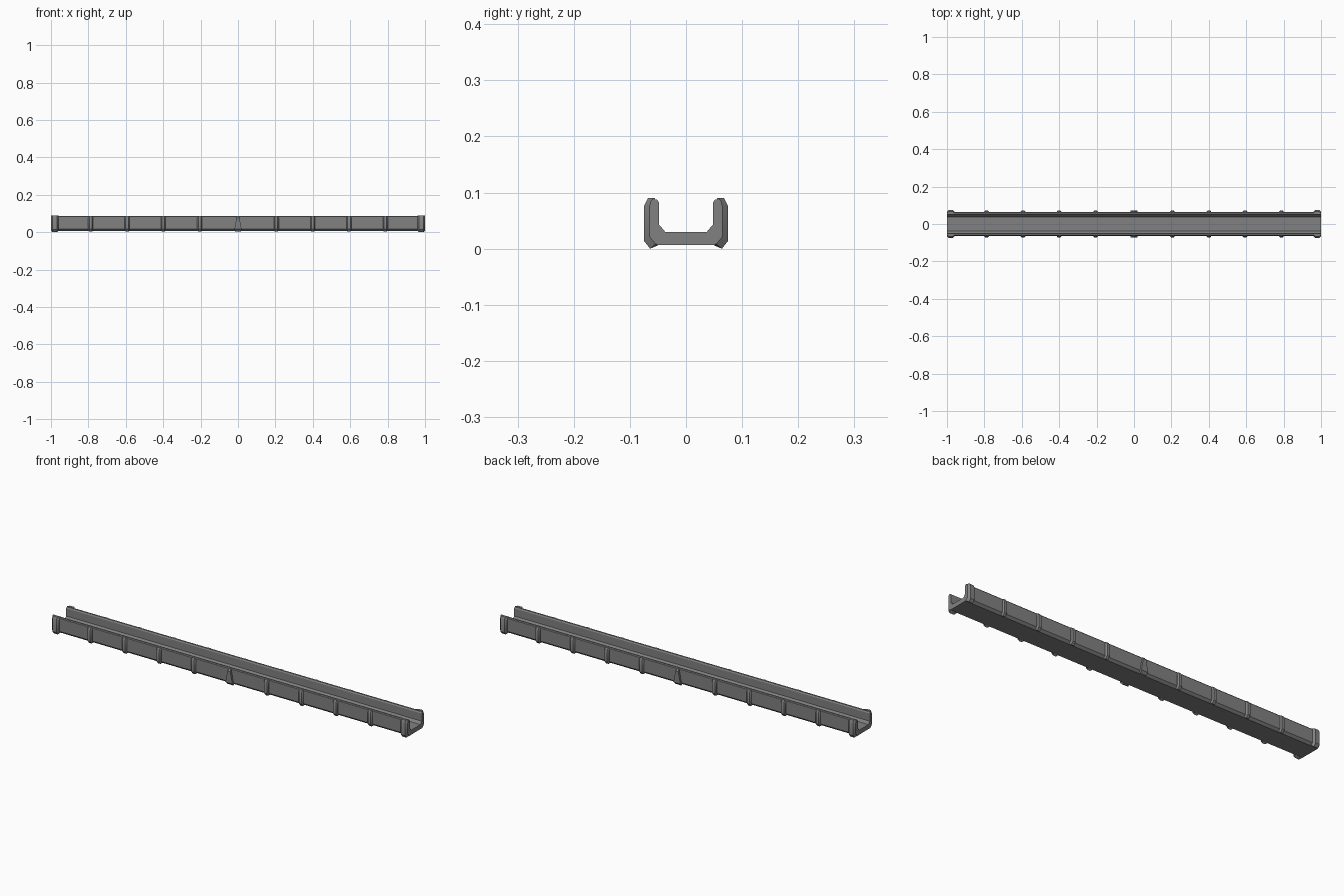
import bpy, bmesh, math

cube = bpy.data.objects.get("Cube")
if cube:
    bpy.data.objects.remove(cube, do_unlink=True)

grey = bpy.data.materials.new("mid grey")
grey.use_nodes = True
colour = (0.22, 0.22, 0.22, 1)
grey.diffuse_color = colour
grey.node_tree.nodes["Principled BSDF"].inputs["Base Color"].default_value = colour


def loft(name, sections):
    """Skin matching rings of points and cap both ends."""
    bm = bmesh.new()
    rings = [[bm.verts.new(p) for p in ring] for ring in sections]
    n = len(rings[0])
    for a, b in zip(rings, rings[1:]):
        for i in range(n):
            j = (i + 1) % n
            bm.faces.new((a[i], a[j], b[j], b[i]))
    bm.faces.new(rings[0])
    bm.faces.new(rings[-1])
    bmesh.ops.recalc_face_normals(bm, faces=bm.faces)
    mesh = bpy.data.meshes.new(name)
    bm.to_mesh(mesh)
    bm.free()
    mesh.materials.append(grey)
    obj = bpy.data.objects.new(name, mesh)
    bpy.context.collection.objects.link(obj)
    bpy.ops.object.select_all(action="DESELECT")
    obj.select_set(True)
    bpy.context.view_layer.objects.active = obj
    bpy.ops.object.shade_smooth_by_angle(angle=math.radians(30))
    return obj


# Open channel: one half of the section, mirrored across y
half = [(0.037, 0.030), (0.048, 0.043), (0.048, 0.082), (0.052, 0.088),
        (0.060, 0.088), (0.063, 0.084), (0.063, 0.018), (0.052, 0.007)]
section = half + [(-y, z) for y, z in reversed(half)]
loft("channel", [[(x, y, z) for y, z in section] for x in (-1, 1)])


def rib_ring(x, side, out, low, top):
    """Rib outline that hugs the wall and wraps the lower corner."""
    pts = [(0.055, top), (out - 0.007, top), (out, top - 0.014),
           (out, low + 0.014), (out - 0.011, low), (0.050, low + 0.006),
           (0.050, 0.015), (0.055, 0.025)]
    return [(x, side * y, z) for y, z in pts]


def rib(name, x, side, half_width, out, low, top):
    slices = [(-1, 0.065, 0.008), (-0.55, out, low),
              (0.55, out, low), (1, 0.065, 0.008)]
    loft(name, [rib_ring(x + t * half_width, side, o, l, top)
                for t, o, l in slices])


for side, face in ((-1, "front"), (1, "back")):
    # Evenly spaced narrow ribs and heavier end collars
    for sign, hand in ((-1, "right"), (1, "left")):
        for i, x in enumerate((0.205, 0.4, 0.593, 0.788)):
            rib(f"{face}_{hand}_rib_{i + 1}", sign * x, side,
                0.013, 0.072, 0.003, 0.087)
        rib(f"{face}_{hand}_end_collar", sign * 0.98, side,
            0.02, 0.075, 0.0, 0.09)

    # Tapered wedge at the middle of each wall
    rings = []
    for z, w, out in ((0.004, 0.016, 0.062), (0.016, 0.019, 0.073),
                      (0.076, 0.008, 0.073), (0.086, 0.006, 0.066)):
        rings.append([(-w, side * 0.055, z), (w, side * 0.055, z),
                      (w, side * out, z), (-w, side * out, z)])
    loft(f"{face}_middle_wedge", rings)
